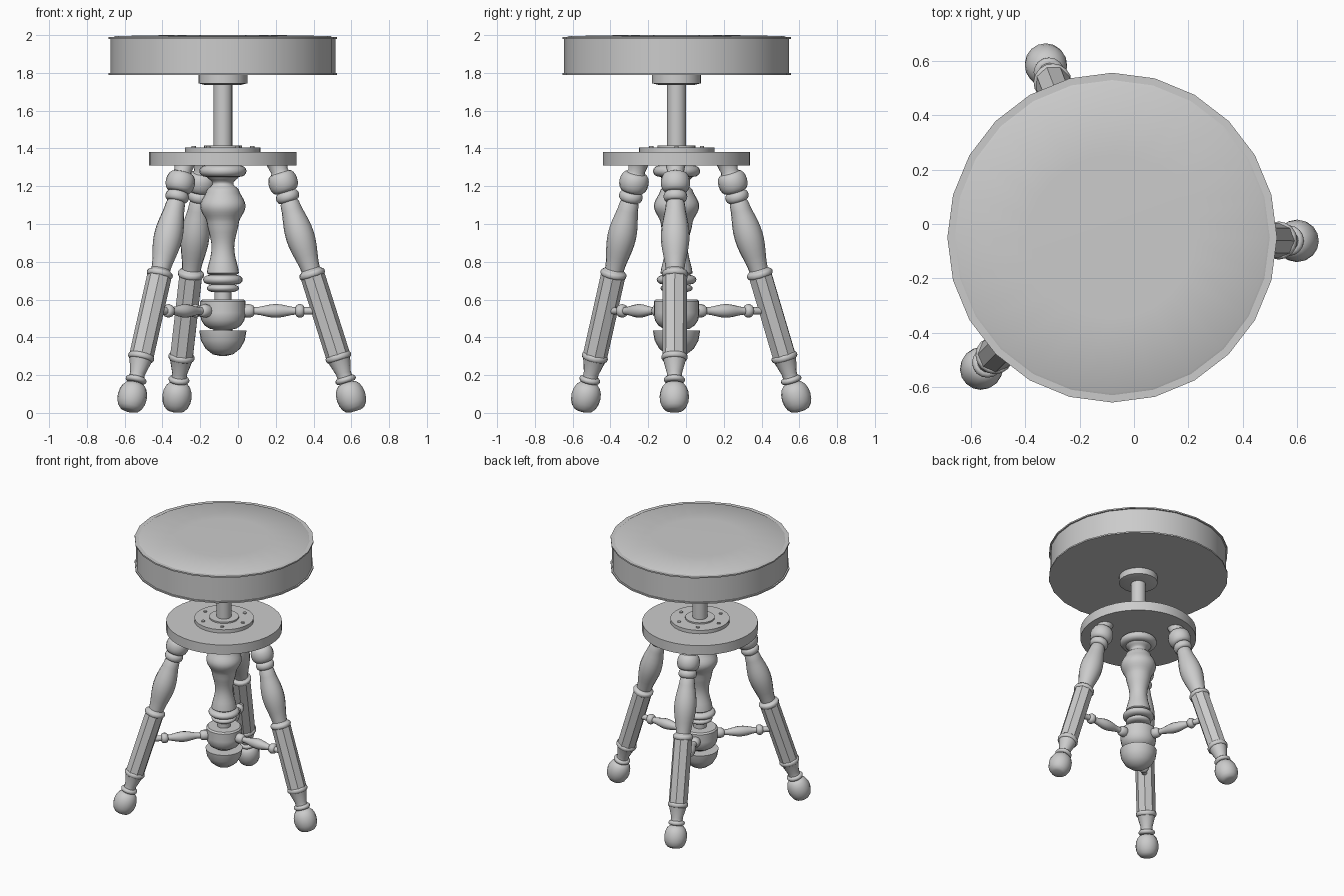
import bpy, bmesh, math
from math import pi, sin, cos, radians
from mathutils import Vector, Matrix

default_cube = bpy.data.objects.get("Cube")
if default_cube:
    bpy.data.objects.remove(default_cube, do_unlink=True)

# One plain grey for the whole stool
grey = bpy.data.materials.new("plain_grey")
grey.use_nodes = True
colour = (0.6, 0.6, 0.6, 1)
grey.diffuse_color = colour
grey.node_tree.nodes["Principled BSDF"].inputs["Base Color"].default_value = colour

CENTRE = Vector((-0.08, -0.05, 0))


def bead(inner, outer, low, high):
    """Round bulge: half an ellipse between two heights."""
    angles = [pi * step / 8 for step in range(9)]
    return [(inner + (outer - inner) * sin(angle),
             low + (high - low) * (1 - cos(angle)) / 2) for angle in angles]


def swell(end, middle, low, high):
    """Slow curve that eases from one radius to another and back."""
    shares = [step / 10 for step in range(11)]
    return [(end + (middle - end) * sin(pi * share) ** 1.5,
             low + (high - low) * share) for share in shares]


def rod(radius, low, high):
    return [(radius, low), (radius, high)]


def lathe(name, profile, sides, placement=Matrix.Translation(CENTRE)):
    """Turn a (radius, height) profile round the local z axis and cap both ends."""
    shape = bmesh.new()
    turns = [2 * pi * step / sides for step in range(sides)]
    rings = [[shape.verts.new((radius * cos(turn), radius * sin(turn), height))
              for turn in turns] for radius, height in profile]
    for below, above in zip(rings, rings[1:]):
        for side in range(sides):
            after = (side + 1) % sides
            shape.faces.new((below[side], below[after], above[after], above[side]))
    shape.faces.new(reversed(rings[0]))
    shape.faces.new(rings[-1])
    bmesh.ops.remove_doubles(shape, verts=shape.verts, dist=0.0001)
    mesh = bpy.data.meshes.new(name)
    shape.to_mesh(mesh)
    shape.free()
    mesh.materials.append(grey)
    part = bpy.data.objects.new(name, mesh)
    bpy.context.collection.objects.link(part)
    part.matrix_world = placement
    bpy.ops.object.select_all(action='DESELECT')
    part.select_set(True)
    bpy.context.view_layer.objects.active = part
    bpy.ops.object.shade_smooth_by_angle(angle=radians(40))


def around(radius, degrees, height):
    """Point at a distance and direction from the stool's axis."""
    turn = radians(degrees)
    return CENTRE + Vector((radius * cos(turn), radius * sin(turn), height))


def along(start, end):
    """Placement whose z axis runs from start towards end."""
    turned = (end - start).to_track_quat('Z', 'Y').to_matrix().to_4x4()
    return Matrix.Translation(start) @ turned


# Padded seat with piping at both edges and a softly domed top
lathe("seat", rod(0.595, 1.8, 1.98) + [(0.57, 1.995), (0.3, 2)], 24)
lathe("seat_lower_piping", rod(0.605, 1.79, 1.8), 24)
lathe("seat_upper_piping", rod(0.605, 1.98, 1.99), 24)

# Screw shaft with the collar under the seat and the flange on the board
lathe("seat_collar", [(0.09, 1.735)] + rod(0.13, 1.745, 1.79), 24)
lathe("shaft", rod(0.05, 1.38, 1.75), 20)
lathe("flange", rod(0.2, 1.38, 1.405), 32)
lathe("flange_hub", rod(0.1, 1.4, 1.415), 24)
for degrees in range(0, 360, 60):
    lathe("flange_screw", rod(0.012, 0, 0.012), 10,
          Matrix.Translation(around(0.155, degrees, 1.4)))

# Round top board that holds the legs
lathe("top_board", rod(0.39, 1.31, 1.38), 40)

# Turned centre post: neck, rings, vase and flared head
lathe("centre_post",
      rod(0.045, 0.58, 0.64)
      + bead(0.05, 0.085, 0.64, 0.68)
      + bead(0.07, 0.105, 0.68, 0.73)
      + swell(0.085, 0.06, 0.74, 1.01)
      + swell(0.085, 0.12, 1.01, 1.18)
      + swell(0.085, 0.055, 1.18, 1.25)
      + bead(0.09, 0.125, 1.25, 1.31), 24)

# Drum that takes the stretchers, with a bowl finial below
lathe("drum", bead(0.04, 0.12, 0.44, 0.6)[:5]
      + rod(0.12, 0.53, 0.59) + [(0.11, 0.6)], 24)
lathe("drum_neck", rod(0.05, 0.42, 0.47), 20)
lathe("finial", bead(0.01, 0.125, 0.3, 0.57)[:5], 24)

# Splayed turned legs, profiled by height and laid along the slope
FOOT_RADIUS, FOOT_HEIGHT = 0.68, 0.08
TOP_RADIUS, TOP_HEIGHT = 0.29, 1.31
RISE = TOP_HEIGHT - FOOT_HEIGHT
SLOPE = math.hypot(FOOT_RADIUS - TOP_RADIUS, RISE) / RISE

leg_foot = (bead(0.03, 0.078, 0.01, 0.16)
            + bead(0.04, 0.056, 0.16, 0.19)
            + [(0.04, 0.21), (0.06, 0.28)]
            + bead(0.06, 0.07, 0.28, 0.31))
leg_shaft = rod(0.065, 0.3, 0.73)
leg_upper = (bead(0.06, 0.07, 0.72, 0.75)
             + swell(0.05, 0.076, 0.76, 1.11)
             + bead(0.045, 0.063, 1.12, 1.17)
             + bead(0.05, 0.078, 1.17, 1.27)
             + [(0.045, 1.28), (0.055, 1.325)])

# Stretcher: knobs at both ends of a long swelling
stretcher = (bead(0.02, 0.036, 0.1, 0.165)
             + swell(0.02, 0.036, 0.18, 0.38)
             + bead(0.02, 0.036, 0.385, 0.43)
             + [(0.018, 0.5)])

for name, degrees in (("left", -1), ("back", 111), ("right", 225)):
    slope = along(around(FOOT_RADIUS, degrees, FOOT_HEIGHT),
                  around(TOP_RADIUS, degrees, TOP_HEIGHT))
    for part, profile, sides in (("foot", leg_foot, 16), ("shaft", leg_shaft, 8),
                                 ("upper", leg_upper, 16)):
        laid = [(radius, (height - FOOT_HEIGHT) * SLOPE) for radius, height in profile]
        lathe(name + "_leg_" + part, laid, sides, slope)
    level = along(around(0, degrees, 0.54), around(1, degrees, 0.54))
    lathe(name + "_stretcher", stretcher, 12, level)
